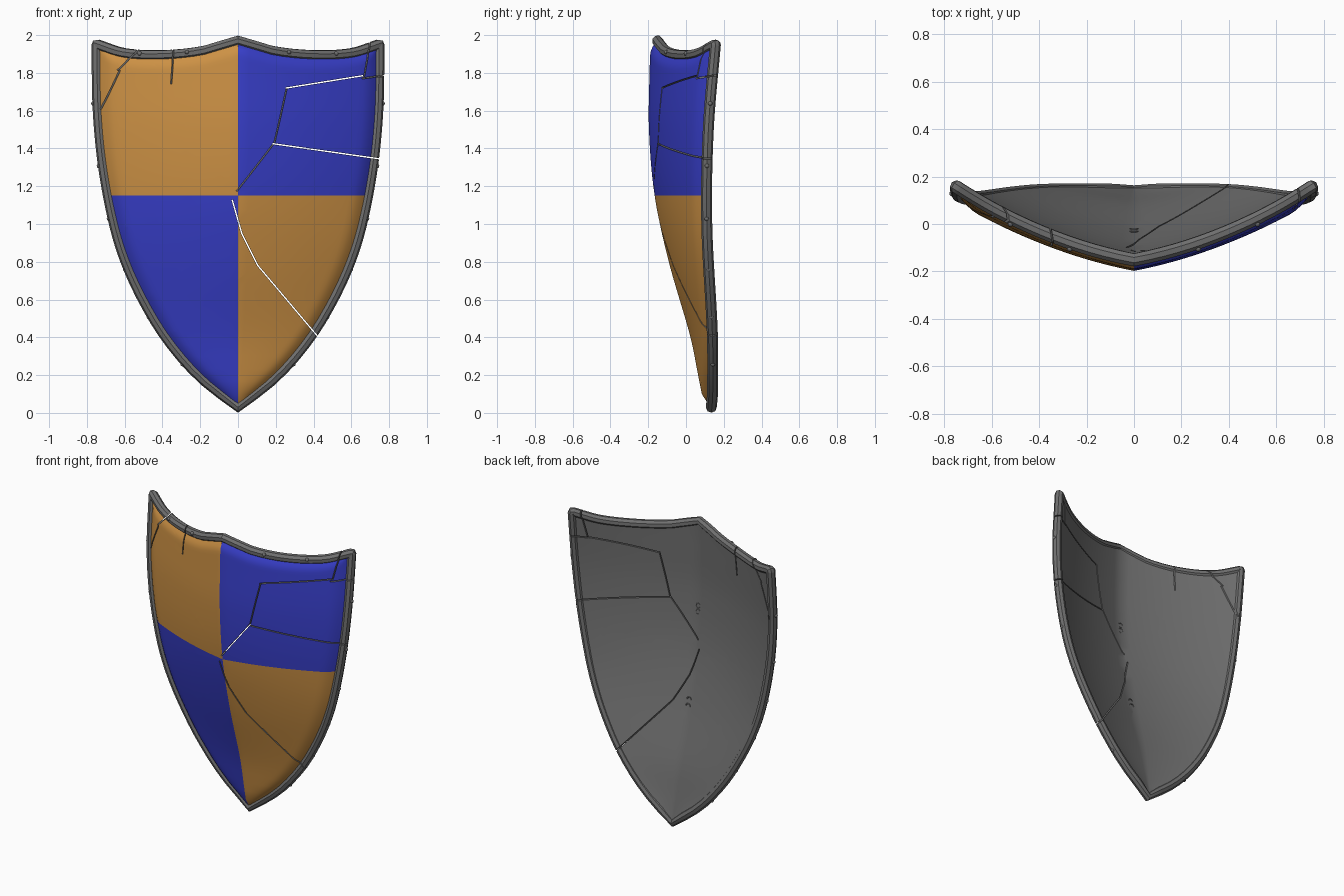
import bpy, bmesh, math
from mathutils import Vector, Matrix

cube = bpy.data.objects.get("Cube")
if cube:
    bpy.data.objects.remove(cube)


def material(name, rgb):
    m = bpy.data.materials.new(name)
    m.use_nodes = True
    m.diffuse_color = (*rgb, 1)
    m.node_tree.nodes["Principled BSDF"].inputs["Base Color"].default_value = (*rgb, 1)
    return m


STEEL = material("steel grey", (0.16, 0.16, 0.16))
ORANGE = material("ochre orange", (0.62, 0.29, 0.06))
BLUE = material("royal blue", (0.04, 0.05, 0.60))


def curve_fn(*pts):
    """Smooth function through (input, output) points."""
    def slope(i):
        a, b = pts[max(i - 1, 0)], pts[min(i + 1, len(pts) - 1)]
        return (b[1] - a[1]) / (b[0] - a[0])

    def fn(t):
        t = min(max(t, pts[0][0]), pts[-1][0])
        i = next(k for k in range(len(pts) - 1) if t <= pts[k + 1][0])
        (x0, y0), (x1, y1) = pts[i], pts[i + 1]
        h = x1 - x0
        s = (t - x0) / h
        return ((2*s**3 - 3*s**2 + 1) * y0 + (s**3 - 2*s**2 + s) * h * slope(i)
                + (3*s**2 - 2*s**3) * y1 + (s**3 - s**2) * h * slope(i + 1))
    return fn


# Shape profiles: half width, top edge, centre ridge depth, side edge depth
LOW, CORNER, ROLL = 0.03, 1.95, 0.08
half_width = curve_fn((LOW, 0), (.2, .205), (.4, .372), (.6, .492), (.8, .585),
                      (1, .65), (1.3, .71), (1.6, .74), (CORNER, .747))
top_edge = curve_fn((0, 1.97), (.1, 1.94), (.2, 1.912), (.4, 1.893), (.6, 1.903), (.747, CORNER))
ridge = curve_fn((0, .14), (.2, .10), (.4, .06), (.8, -.055), (1.15, -.13),
                 (1.5, -.16), (1.8, -.157), (2, -.15))
side_edge = curve_fn((0, .14), (.4, .14), (1, .11), (1.5, .118), (2, .16))


def depth(x, z):
    t = min(1, abs(x) / max(half_width(z), 1e-4))
    return ridge(z) + (side_edge(z) - ridge(z)) * (t + t * t) / 2


def surface(u, v):
    x = u * half_width(LOW + v * (CORNER - LOW))
    z = LOW + v * (top_edge(abs(x)) - LOW)
    return Vector((x, depth(x, z), z))


COLS, ROWS = 40, 44
us = [math.sin(math.pi / 2 * (2 * i / COLS - 1)) for i in range(COLS + 1)]
us[COLS // 2] = 0
vs = [math.sin(math.pi / 2 * j / ROWS) for j in range(ROWS + 1)]


def finish(ob):
    bpy.ops.object.select_all(action='DESELECT')
    ob.select_set(True)
    bpy.context.view_layer.objects.active = ob
    bpy.ops.object.shade_smooth_by_angle(angle=math.radians(35))


def mesh_object(name, bm, *mats):
    me = bpy.data.meshes.new(name)
    bm.to_mesh(me)
    bm.free()
    ob = bpy.data.objects.new(name, me)
    bpy.context.collection.objects.link(ob)
    for m in mats:
        me.materials.append(m)
    return ob


# Shield panel: curved front and back skins joined at the border
bm = bmesh.new()
front, back = [], []
for v in vs:
    frow, brow = [], []
    for u in us:
        p = surface(u, v)
        gap = min((1 - abs(u)) * half_width(p.z), (1 - v) * 2)
        swell = math.sin(math.pi / 2 * min(1, gap / ROLL))
        frow.append(bm.verts.new(p + Vector((0, -0.006 - 0.03 * swell, 0))))
        brow.append(bm.verts.new(p + Vector((0, 0.022, 0))))
    front.append(frow)
    back.append(brow)
for skin, index in ((front, 1), (back, 0)):
    for j in range(ROWS):
        for i in range(COLS):
            f = bm.faces.new((skin[j][i], skin[j][i+1], skin[j+1][i+1], skin[j+1][i]))
            f.material_index = index
for j in range(ROWS):
    for i in (0, COLS):
        bm.faces.new((front[j][i], front[j+1][i], back[j+1][i], back[j][i]))
for i in range(COLS):
    bm.faces.new((front[ROWS][i], front[ROWS][i+1], back[ROWS][i+1], back[ROWS][i]))
    bm.faces.new((front[0][i], front[0][i+1], back[0][i+1], back[0][i]))
bmesh.ops.remove_doubles(bm, verts=bm.verts, dist=1e-5)

# Quartered paint: cut at mid height, colour by quadrant
SPLIT = 1.15
bmesh.ops.bisect_plane(bm, geom=bm.verts[:] + bm.edges[:] + bm.faces[:],
                       plane_co=(0, 0, SPLIT), plane_no=(0, 0, 1), dist=1e-5)
bmesh.ops.recalc_face_normals(bm, faces=bm.faces)
for f in bm.faces:
    if f.material_index:
        c = f.calc_center_median()
        f.material_index = 1 if (c.x < 0) == (c.z > SPLIT) else 2
panel = mesh_object("shield_panel", bm, STEEL, ORANGE, BLUE)

# Rim: round tube along the outline
path = [surface(1, v) for v in vs] + [surface(u, 1) for u in us[-2:0:-1]]
path += [surface(-1, v) for v in vs[:0:-1]]
cu = bpy.data.curves.new("rim", 'CURVE')
cu.dimensions = '3D'
cu.bevel_depth = 0.029
cu.bevel_resolution = 2
spline = cu.splines.new('POLY')
spline.points.add(len(path) - 1)
for sp, p in zip(spline.points, path):
    sp.co = (*p, 1)
spline.use_cyclic_u = True
cu.materials.append(STEEL)
rim = bpy.data.objects.new("rim", cu)
bpy.context.collection.objects.link(rim)
bpy.ops.object.select_all(action='DESELECT')
rim.select_set(True)
bpy.context.view_layer.objects.active = rim
bpy.ops.object.convert(target='MESH')
rim = bpy.context.view_layer.objects.active

# Cracks: chains of (x, z) points; slant keeps a crack from being see-through
HUB = (-.01, 1.18)
SLANTED = [
    [HUB, (-.22, 1.355), (-.36, 1.745), (-.34, 2)],
    [(-.22, 1.355), (-.725, 1.61), (-.85, 1.61)],
    [(-.725, 1.61), (-.635, 1.815), (-.74, 2.02)],
    [(-.635, 1.815), (-.46, 2)],
    [HUB, (.185, 1.425), (.255, 1.72), (.25, 2)],
    [(.66, 1.785), (.85, 1.785)],
    [(.66, 1.785), (.71, 2.02)],
    [(-.03, 1.125), (-.76, .955)],
    [(.02, .95), (-.6, .55)],
]
STRAIGHT = [
    [(-.36, 1.745), (-.54, 1.97)],
    [(.255, 1.72), (.66, 1.785)],
    [(.185, 1.425), (.82, 1.335)],
    [HUB, (-.03, 1.125), (.02, .95), (.105, .78), (.46, .36)],
    [(.105, .78), (-.46, .35)],
]


def crack_cutter(a, b, slant):
    a, b = Vector((a[0], 0, a[1])), Vector((b[0], 0, b[1]))
    along = (b - a).normalized()
    side = Vector((-along.z, 0, along.x))
    mid = (a + b) / 2
    pivot = depth(mid.x, mid.z)
    bm = bmesh.new()
    bmesh.ops.create_cube(bm, size=1)
    for vert in bm.verts:
        s, y, w = vert.co
        vert.co = (mid + along * s * ((b - a).length + 0.006)
                   + side * (w * 0.007 + slant * (y - pivot)) + Vector((0, y, 0)))
    bmesh.ops.recalc_face_normals(bm, faces=bm.faces)
    ob = mesh_object("crack_cutter", bm, STEEL)
    ob.hide_render = True
    return ob


cutters = [crack_cutter(a, b, slant) for chains, slant in ((SLANTED, 0.16), (STRAIGHT, 0))
           for chain in chains for a, b in zip(chain, chain[1:])]
for ob in (panel, rim):
    for cutter in cutters:
        mod = ob.modifiers.new("crack", 'BOOLEAN')
        mod.operation = 'DIFFERENCE'
        mod.solver = 'EXACT'
        mod.object = cutter
    bpy.context.view_layer.update()
    baked = bpy.data.meshes.new_from_object(ob.evaluated_get(bpy.context.evaluated_depsgraph_get()))
    ob.modifiers.clear()
    ob.data = baked
    finish(ob)
for cutter in cutters:
    bpy.data.objects.remove(cutter)

# Rivets: small studs on the outer sides and along the front of the top rim
bm = bmesh.new()
spots = []
for s in (-1, 1):
    for z in (1.65, 1.32, 1.04, .77, .52, .27):
        x = half_width(z)
        spots.append((s * (x + 0.024), side_edge(z), z - 0.012))
    for x in (.27, .52):
        z = top_edge(x)
        spots.append((s * x, depth(x, z) - 0.026, z + 0.008))
for p in spots:
    bmesh.ops.create_uvsphere(bm, u_segments=10, v_segments=6, radius=0.012,
                              matrix=Matrix.Translation(p))
finish(mesh_object("rim_rivets", bm, STEEL))

# Strap eyelets: paired rings on the back of the ridge
for z in (1.36, 1.40, .76, .80):
    bpy.ops.mesh.primitive_torus_add(location=(0, depth(0, z) + 0.022, z),
                                     rotation=(math.pi / 2, 0, 0), major_segments=16,
                                     minor_segments=6, major_radius=0.016, minor_radius=0.004)
    ring = bpy.context.object
    ring.name = "strap_eyelet"
    ring.data.materials.append(STEEL)
    finish(ring)
